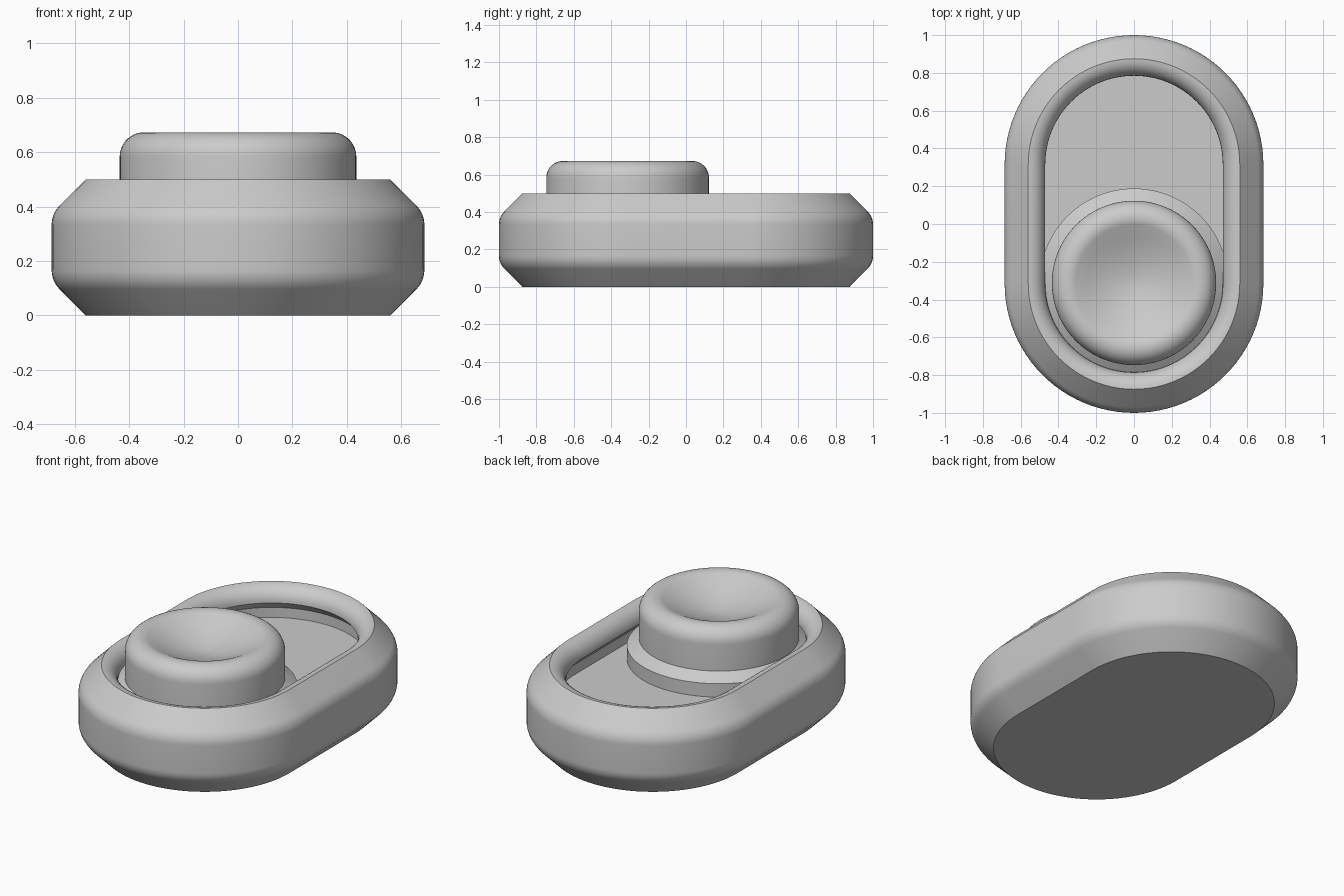
import bpy
import bmesh
from math import sin, cos, pi, radians

if "Cube" in bpy.data.objects:
    bpy.data.objects.remove(bpy.data.objects["Cube"], do_unlink=True)

grey = bpy.data.materials.new("plain grey")
grey.use_nodes = True
grey.diffuse_color = (0.6, 0.6, 0.6, 1)
grey.node_tree.nodes["Principled BSDF"].inputs["Base Color"].default_value = (0.6, 0.6, 0.6, 1)

HALF = 48  # segments in each half circle


def arc(r, z, radius, start, end, steps=8):
    """Profile points along an arc centred on (r, z), angles in degrees."""
    angles = [radians(start + (end - start) * i / steps) for i in range(steps + 1)]
    return [(r + radius * cos(a), z + radius * sin(a)) for a in angles]


def sweep(name, profile, straight=0.0, y=0.0):
    """Sweep an (inset radius, height) profile round a circle or a stadium."""
    bm = bmesh.new()
    rings = []
    for r, z in profile:
        ring = []
        for side in (1, -1):
            for i in range(HALF + 1):
                a = pi * i / HALF
                ring.append(bm.verts.new((side * r * cos(a),
                                          y + side * (straight + r * sin(a)), z)))
        rings.append(ring)
    count = len(rings[0])
    for low, high in zip(rings, rings[1:]):
        for i in range(count):
            j = (i + 1) % count
            bm.faces.new((low[i], low[j], high[j], high[i]))
    # close both ends of the profile
    bm.faces.new(rings[0])
    if profile[-1][0] > 0:
        bm.faces.new(rings[-1])
    bmesh.ops.remove_doubles(bm, verts=bm.verts, dist=1e-5)
    bmesh.ops.recalc_face_normals(bm, faces=bm.faces)
    mesh = bpy.data.meshes.new(name)
    bm.to_mesh(mesh)
    bm.free()
    mesh.materials.append(grey)
    obj = bpy.data.objects.new(name, mesh)
    bpy.context.collection.objects.link(obj)
    bpy.ops.object.select_all(action="DESELECT")
    obj.select_set(True)
    bpy.context.view_layer.objects.active = obj
    bpy.ops.object.shade_smooth_by_angle(angle=radians(30))
    return obj


# Housing: chamfered stadium, rounded lip, undercut track and flat floor
housing = [(0.56, 0.0)]
housing += arc(0.585, 0.167, 0.1, -45, 0)
housing += arc(0.585, 0.333, 0.1, 0, 45)
housing += arc(0.56, 0.41, 0.09, 90, 180)
housing += [(0.52, 0.36), (0.52, 0.30)]
sweep("housing", housing, straight=0.315)

# Sliding disc held under the lip
SLIDE_Y = -0.312
sweep("slider_disc", [(0.5, 0.30), (0.5, 0.38), (0.435, 0.425), (0.0, 0.425)], y=SLIDE_Y)

# Thumb button with rounded rim and dished top
button = [(0.435, 0.42)]
button += arc(0.345, 0.583, 0.09, 0, 115, 12)
button += [(0.25, 0.638), (0.19, 0.613), (0.12, 0.59), (0.05, 0.575), (0.0, 0.57)]
sweep("thumb_button", button, y=SLIDE_Y)
